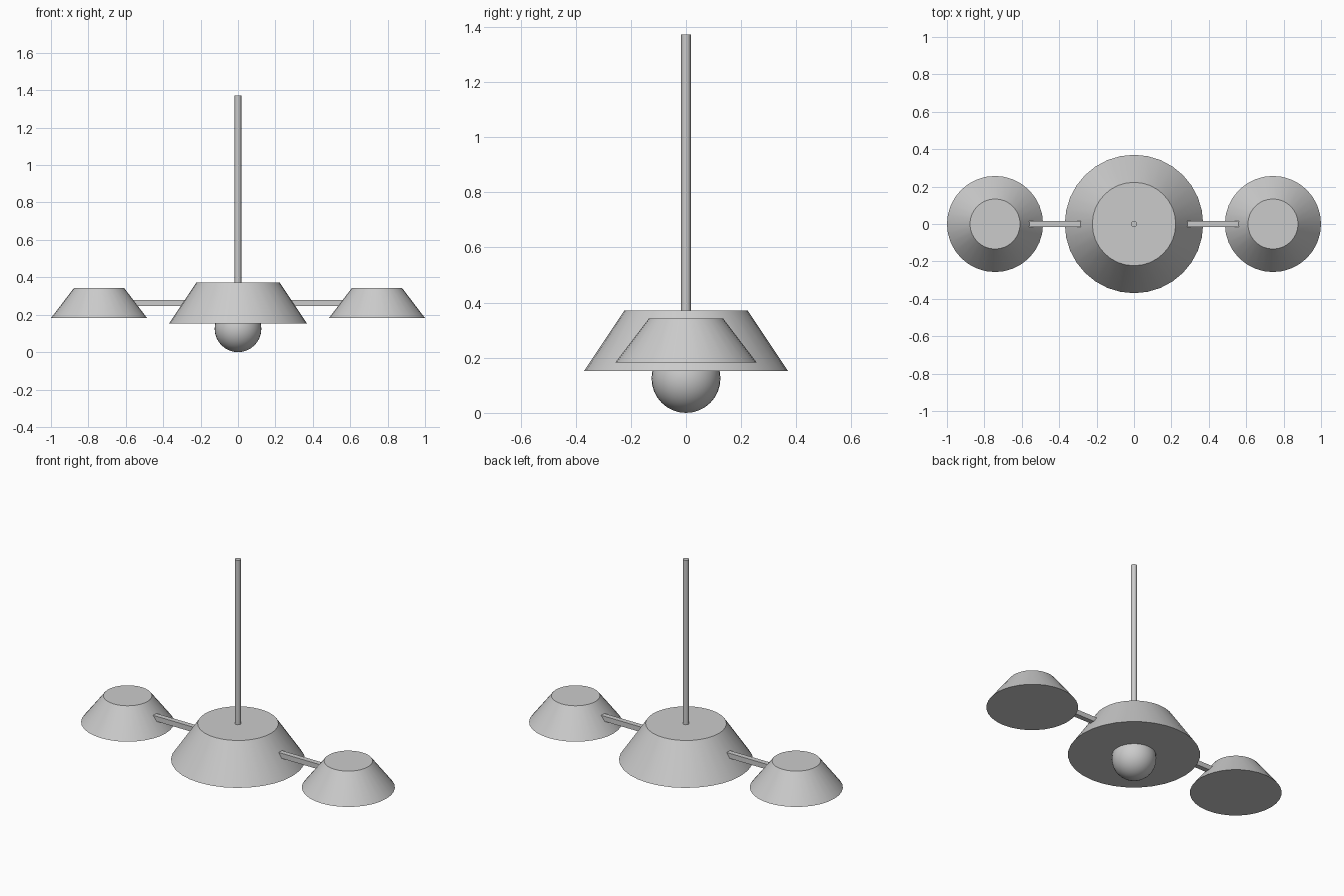
import bpy
import math

if "Cube" in bpy.data.objects:
    bpy.data.objects.remove(bpy.data.objects["Cube"])


def finish(obj, name, smooth=True):
    obj.name = name
    if smooth:
        bpy.ops.object.shade_smooth_by_angle(angle=math.radians(35))
    return obj


def shade(name, x, r_bottom, r_top, z0, z1):
    bpy.ops.mesh.primitive_cone_add(vertices=32, radius1=r_bottom, radius2=r_top,
                                    depth=z1 - z0, location=(x, 0, (z0 + z1) / 2))
    return finish(bpy.context.object, name)


# Central shade
shade("central_shade", 0, 0.37, 0.223, 0.152, 0.372)

# Hanging rod
ROD_BASE, ROD_TOP = 0.36, 1.372
bpy.ops.mesh.primitive_cylinder_add(vertices=12, radius=0.0175, depth=ROD_TOP - ROD_BASE,
                                    location=(0, 0, (ROD_BASE + ROD_TOP) / 2))
finish(bpy.context.object, "hanging_rod")

# Round bulb below the central shade
bpy.ops.mesh.primitive_uv_sphere_add(segments=32, ring_count=16, radius=0.125,
                                     location=(0, 0, 0.125))
finish(bpy.context.object, "bulb")

# Side shades and the square arms that carry them
for side, s in (("left", -1), ("right", 1)):
    shade(f"{side}_shade", s * 0.743, 0.257, 0.134, 0.182, 0.343)
    x0, x1 = 0.26, 0.61
    bpy.ops.mesh.primitive_cube_add(size=1, location=(s * (x0 + x1) / 2, 0, 0.262))
    arm = bpy.context.object
    arm.scale = (x1 - x0, 0.031, 0.031)
    bpy.ops.object.transform_apply(location=False, rotation=False, scale=True)
    finish(arm, f"{side}_arm", smooth=False)
